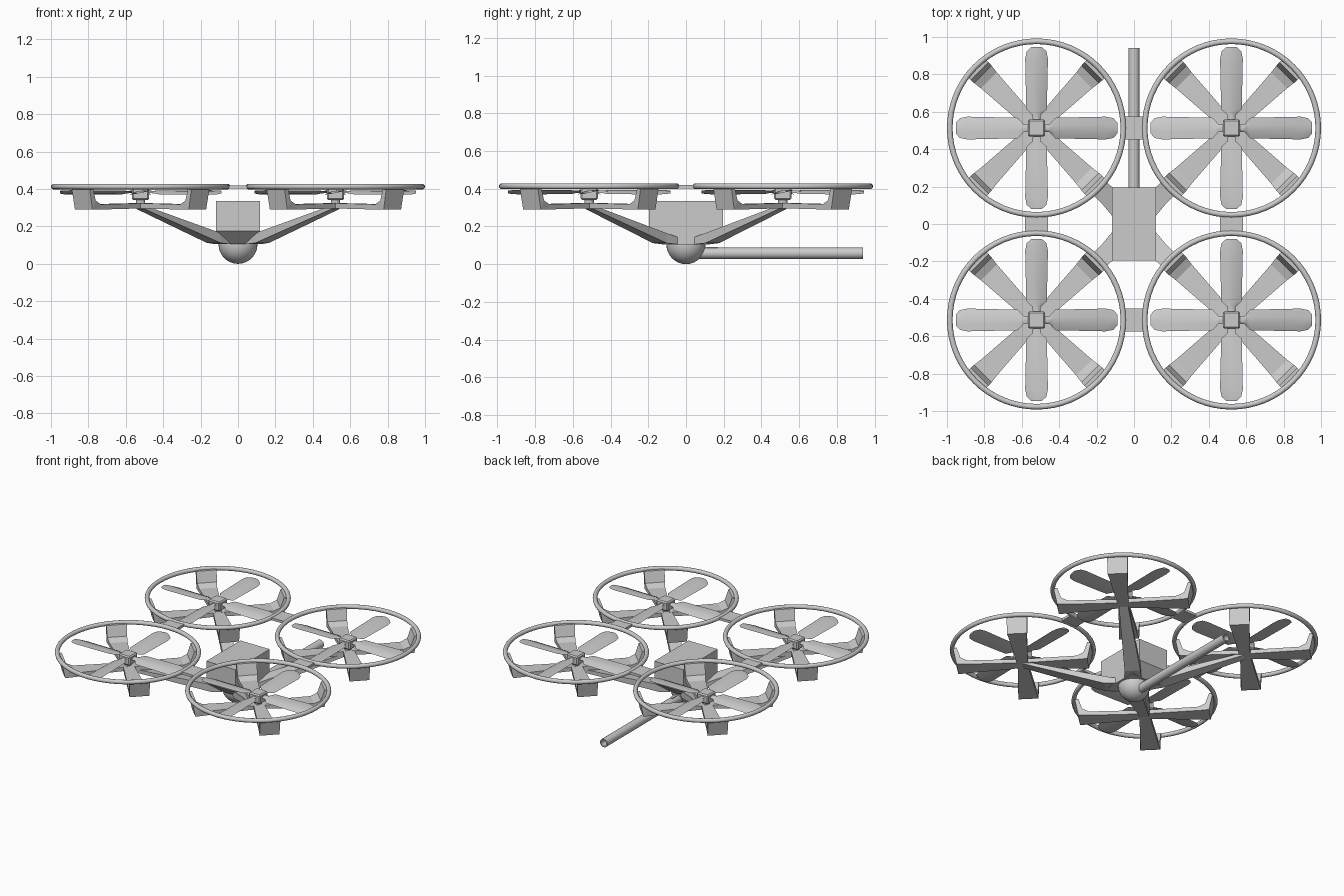
import bpy, bmesh, math
from mathutils import Matrix, Vector

cube = bpy.data.objects.get("Cube")
if cube:
    bpy.data.objects.remove(cube)

grey = bpy.data.materials.new("light grey")
grey.use_nodes = True
colour = (0.6, 0.6, 0.6, 1)
grey.diffuse_color = colour
grey.node_tree.nodes["Principled BSDF"].inputs["Base Color"].default_value = colour

RX, RY = 0.521, 0.513          # rotor centre offsets
RING_Z = 0.413
QUADRANTS = [("front_left", 1, -1), ("front_right", -1, -1),
             ("back_left", 1, 1), ("back_right", -1, 1)]


def add_object(name, bm, smooth=False):
    bmesh.ops.recalc_face_normals(bm, faces=bm.faces)
    mesh = bpy.data.meshes.new(name)
    bm.to_mesh(mesh)
    bm.free()
    mesh.materials.append(grey)
    obj = bpy.data.objects.new(name, mesh)
    bpy.context.collection.objects.link(obj)
    if smooth:
        bpy.ops.object.select_all(action='DESELECT')
        obj.select_set(True)
        bpy.context.view_layer.objects.active = obj
        bpy.ops.object.shade_smooth_by_angle(angle=math.radians(40))
    return obj


def loft(bm, sections, turn=0):
    """Skin a row of closed sections and cap both ends."""
    spin = Matrix.Rotation(turn, 3, 'Z')
    rows = [[bm.verts.new(spin @ Vector(p)) for p in s] for s in sections]
    n = len(rows[0])
    for a, b in zip(rows, rows[1:]):
        for i in range(n):
            j = (i + 1) % n
            bm.faces.new((a[i], a[j], b[j], b[i]))
    bm.faces.new(rows[0])
    bm.faces.new(rows[-1][::-1])


def box(name, centre, size):
    bm = bmesh.new()
    bmesh.ops.create_cube(bm, size=1, matrix=Matrix.Translation(centre)
                          @ Matrix.Diagonal((*size, 1)))
    return add_object(name, bm)


def place_rotors(part, build, smooth=False):
    """Build a rotor part once and share its mesh between the four rotors."""
    first = None
    for label, sx, sy in QUADRANTS:
        if first is None:
            obj = first = add_object(part, build(), smooth)
        else:
            obj = first.copy()
            bpy.context.collection.objects.link(obj)
        obj.name = f"{label}_{part}"
        obj.location = (sx * RX, sy * RY, 0)


# Guard ring around each rotor
def guard_ring():
    bm = bmesh.new()
    major, minor, steps, sides = 0.464, 0.015, 64, 12
    grid = []
    for i in range(steps):
        a = math.tau * i / steps
        row = []
        for k in range(sides):
            t = math.tau * k / sides
            r = major + minor * math.cos(t)
            row.append(bm.verts.new((r * math.cos(a), r * math.sin(a),
                                     RING_Z + minor * math.sin(t))))
        grid.append(row)
    for i in range(steps):
        a, b = grid[i], grid[(i + 1) % steps]
        for k in range(sides):
            m = (k + 1) % sides
            bm.faces.new((a[k], b[k], b[m], a[m]))
    return bm


# Diagonal cross with upturned ends that carry the ring
def ring_support():
    bm = bmesh.new()
    stations = [  # lower radius, lower z, upper radius, upper z, half width
        (0, 0.297, 0, 0.325, 0.034),
        (0.37, 0.29, 0.36, 0.318, 0.06),
        (0.43, 0.29, 0.405, 0.338, 0.066),
        (0.455, RING_Z, 0.43, RING_Z, 0.068),
    ]
    for q in range(4):
        rows = [[(rl, -w, zl), (rl, w, zl), (ru, w, zu), (ru, -w, zu)]
                for rl, zl, ru, zu, w in stations]
        loft(bm, rows, math.pi / 4 + q * math.pi / 2)
    return bm


# Four pitched blades with a thin curved section
def propeller():
    bm = bmesh.new()
    outline = [(0.035, 0.02), (0.07, 0.022), (0.1, 0.056),
               (0.37, 0.062), (0.41, 0.054), (0.432, 0.03)]
    profile = [(-1, 0), (-0.4, 0.009), (0.3, 0.007), (1, 0),
               (0.3, -0.003), (-0.4, -0.003)]
    pitch = math.radians(11)
    for q in range(4):
        rows = []
        for r, w in outline:
            rows.append([(r, c * w * math.cos(pitch) - h * math.sin(pitch),
                          0.382 + c * w * math.sin(pitch) + h * math.cos(pitch))
                         for c, h in profile])
        loft(bm, rows, q * math.pi / 2)
    return bm


# Square hub with softened edges, on a short shaft
def hub():
    bm = bmesh.new()
    bmesh.ops.create_cube(bm, size=1, matrix=Matrix.Translation((0, 0, 0.374))
                          @ Matrix.Diagonal((0.092, 0.092, 0.066, 1)))
    bmesh.ops.bevel(bm, geom=bm.edges[:], offset=0.008, segments=1, affect='EDGES')
    bmesh.ops.create_cone(bm, cap_ends=True, segments=16, radius1=0.025,
                          radius2=0.025, depth=0.05,
                          matrix=Matrix.Translation((0, 0, 0.325)))
    return bm


place_rotors("guard_ring", guard_ring, True)
place_rotors("ring_support", ring_support)
place_rotors("propeller", propeller, True)
place_rotors("hub", hub)

# Flat plates joining neighbouring rings
for s, side in ((1, "left"), (-1, "right")):
    box(f"{side}_ring_link", (s * RX, 0, RING_Z - 0.002), (0.122, 0.09, 0.018))
for s, side in ((1, "back"), (-1, "front")):
    box(f"{side}_ring_link", (0, s * RY, RING_Z - 0.002), (0.108, 0.122, 0.018))

# Central body, tapering towards its base at front and back
bm = bmesh.new()
half = [(0.118, 0.105), (0.195, 0.175), (0.195, 0.335)]
outline = half + [(-y, z) for y, z in reversed(half)]
loft(bm, [[(x, y, z) for y, z in outline] for x in (-0.117, 0.117)])
add_object("body", bm)

# Sloping tapered arms from the body to the rotor centres
for label, sx, sy in QUADRANTS:
    bm = bmesh.new()
    rows = []
    for x, y, low, high, w in ((0.08, 0.085, 0.105, 0.145, 0.055),
                               (0.13, 0.14, 0.112, 0.165, 0.052),
                               (RX, RY, 0.293, 0.312, 0.03)):
        d = w * math.sqrt(0.5)
        rows.append([(sx * (x + a * d), sy * (y - a * d), z)
                     for a, z in ((1, low), (-1, low), (-1, high), (1, high))])
    loft(bm, rows)
    add_object(f"{label}_arm", bm)

# Half dome under the body
bm = bmesh.new()
bmesh.ops.create_uvsphere(bm, u_segments=32, v_segments=16, radius=0.104,
                          matrix=Matrix.Translation((0, 0, 0.104)))
cut = bmesh.ops.bisect_plane(bm, geom=bm.verts[:] + bm.edges[:] + bm.faces[:],
                             plane_co=(0, 0, 0.106), plane_no=(0, 0, 1),
                             clear_outer=True)
bmesh.ops.holes_fill(bm, edges=[e for e in bm.edges if e.is_boundary])
add_object("dome", bm, True)

# Hollow-ended boom pointing backwards
bm = bmesh.new()
rows = [[(r * math.cos(math.tau * k / 24), y, 0.058 + r * math.sin(math.tau * k / 24))
         for k in range(24)]
        for r, y in ((0.03, 0.04), (0.03, 0.94), (0.022, 0.94), (0.022, 0.86))]
loft(bm, rows)
add_object("boom", bm, True)
box("boom_tab", (0, 0.14, 0.087), (0.02, 0.06, 0.008))
